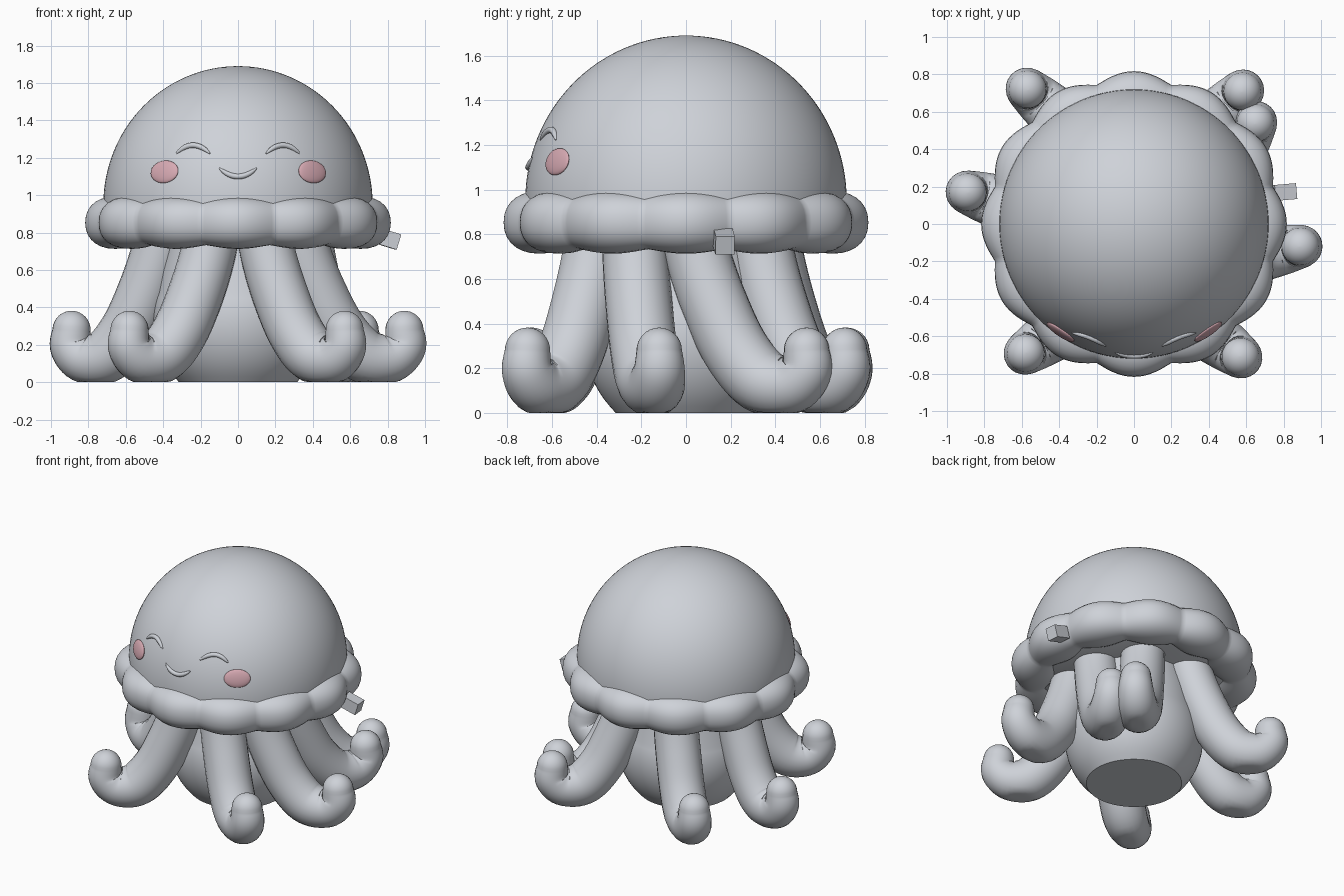
import bpy, bmesh
from math import sin, cos, pi, sqrt, copysign, radians
from mathutils import Vector

cube = bpy.data.objects.get("Cube")
if cube:
    bpy.data.objects.remove(cube, do_unlink=True)


def material(name, color):
    m = bpy.data.materials.new(name)
    m.use_nodes = True
    m.diffuse_color = (*color, 1)
    m.node_tree.nodes["Principled BSDF"].inputs["Base Color"].default_value = (*color, 1)
    return m


GREY = material("soft_grey", (0.62, 0.645, 0.69))
PINK = material("blush_pink", (0.68, 0.40, 0.45))


def finish(obj, name, mat, angle=40):
    obj.name = name
    obj.data.materials.append(mat)
    bpy.ops.object.select_all(action='DESELECT')
    obj.select_set(True)
    bpy.context.view_layer.objects.active = obj
    bpy.ops.object.shade_smooth_by_angle(angle=radians(angle))
    return obj


def skin(name, rings, mat, loop=False):
    """Join successive rings of points into a surface, capped unless looped."""
    bm = bmesh.new()
    rows = [[bm.verts.new(p) for p in ring] for ring in rings]
    n = len(rows[0])
    for a, b in zip(rows, rows[1:] + ([rows[0]] if loop else [])):
        for i in range(n):
            j = (i + 1) % n
            bm.faces.new((a[i], a[j], b[j], b[i]))
    if not loop:
        bm.faces.new(rows[0])
        bm.faces.new(rows[-1])
    bmesh.ops.recalc_face_normals(bm, faces=bm.faces[:])
    mesh = bpy.data.meshes.new(name)
    bm.to_mesh(mesh)
    bm.free()
    obj = bpy.data.objects.new(name, mesh)
    bpy.context.collection.objects.link(obj)
    return finish(obj, name, mat)


def lathe(name, profile, mat, n=96):
    return skin(name, [[(r * cos(2 * pi * i / n), r * sin(2 * pi * i / n), z)
                        for i in range(n)] for r, z in profile], mat)


def smooth_path(pts, steps=7):
    """Catmull-Rom interpolation of equal-length vectors."""
    pts = [2 * pts[0] - pts[1]] + pts + [2 * pts[-1] - pts[-2]]
    out = []
    for a, b, c, d in zip(pts, pts[1:], pts[2:], pts[3:]):
        for k in range(steps):
            t = k / steps
            out.append(0.5 * (2 * b + (c - a) * t + (2 * a - 5 * b + 4 * c - d) * t * t
                              + (3 * b - a - 3 * c + d) * t ** 3))
    return out + [pts[-2]]


def tube(name, path, radii, side, mat, n=20, floor=False):
    rings = []
    for i, p in enumerate(path):
        tan = (path[min(i + 1, len(path) - 1)] - path[max(i - 1, 0)]).normalized()
        u = (side - tan * side.dot(tan)).normalized()
        v = tan.cross(u)
        rings.append([p + radii[i] * (u * cos(2 * pi * k / n) + v * sin(2 * pi * k / n))
                      for k in range(n)])
    if floor:
        for ring in rings:
            for p in ring:
                p.z = max(p.z, 0)
    return skin(name, rings, mat)


# Domed head with a closed underside
R, CZ, H = 0.72, 0.95, 0.74
dome = [(0.6, 0.75), (0.7, 0.8), (0.718, 0.88)]
dome += [(max(R * cos(a), 0.004), CZ + H * sin(a)) for a in (pi / 2 * k / 32 for k in range(33))]
lathe("dome", dome, GREY)

# Scalloped skirt: a swollen ring with twelve soft lobes
skirt = []
for i in range(240):
    a = 2 * pi * i / 240
    lobe = abs(cos(6 * a)) ** 1.1
    ring = []
    for k in range(28):
        b = 2 * pi * k / 28
        c, s = cos(b), sin(b)
        r = 0.655 + (0.115 + 0.047 * lobe) * copysign(abs(c) ** 0.9, c)
        z = 0.853 + (0.12 + 0.02 * lobe) * copysign(abs(s) ** 0.9, s)
        ring.append((r * cos(a), r * sin(a), z))
    skirt.append(ring)
skin("skirt", skirt, GREY, loop=True)

# Rounded inner body with a flat base
body = [(0.315, 0)]
body += [(sqrt(0.455 ** 2 - (z - 0.33) ** 2), z) for z in (0.03 * k for k in range(1, 17))]
body += [(0.41, 0.6), (0.38, 0.72), (0.36, 0.85)]
lathe("body", body, GREY, 64)

# Tentacles: (share of the reach, height, thickness) along the limb
LIMB = [Vector(p) for p in ((-0.05, 0.88, 0.145), (0.04, 0.68, 0.148), (0.18, 0.48, 0.15),
                            (0.37, 0.28, 0.15), (0.6, 0.145, 0.147), (0.85, 0.125, 0.132),
                            (1.0, 0.19, 0.116), (1.0, 0.28, 0.102))]
TENTACLES = {
    "front_left": ((0.145, -0.4), (0.57, -0.71)),
    "front_right": ((-0.145, -0.4), (-0.58, -0.69)),
    "side_left": ((0.33, -0.23), (0.89, -0.12)),
    "side_right": ((-0.41, 0.02), (-0.89, 0.17)),
    "back_right": ((-0.17, 0.37), (-0.57, 0.72)),
    "back_left": ((0.2, 0.33), (0.58, 0.71)),
    "rear_side_left": ((0.36, 0.04), (0.65, 0.54)),
}
for name, (base, tip) in TENTACLES.items():
    base, reach = Vector((*base, 0)), Vector((*tip, 0)) - Vector((*base, 0))
    samples = smooth_path(LIMB)
    path = [base + reach * s.x + Vector((0, 0, s.y)) for s in samples]
    radii = [s.z for s in samples]
    # hemispherical tip
    end, direction, tip_r = path[-1], (path[-1] - path[-2]).normalized(), radii[-1]
    for k in range(1, 9):
        a = pi / 2 * k / 8
        path.append(end + direction * tip_r * sin(a))
        radii.append(max(tip_r * cos(a), 0.002))
    tube("tentacle_" + name, path, radii, reach.cross(Vector((0, 0, 1))), GREY, 24, True)


def on_dome(x, z):
    return Vector((x, -sqrt(R * R * (1 - ((z - CZ) / H) ** 2) - x * x), z))


# Closed eyes and smile: thin rounded arcs lying on the dome
def arc(name, x, z, half, rise):
    ts = [k / 12 for k in range(-12, 13)]
    path = [on_dome(x + half * t, z + rise * (1 - t * t)) for t in ts]
    radii = [0.003 + 0.012 * (1 - t ** 4) for t in ts]
    tube(name, path, radii, Vector((0, -1, 0)), GREY, 10)


arc("eye_left", 0.24, 1.222, 0.09, 0.045)
arc("eye_right", -0.24, 1.222, 0.09, 0.045)
arc("smile", 0, 1.145, 0.1, -0.045)

# Blush cheeks: flattened ovals facing out from the dome
for name, x in (("cheek_left", 0.397), ("cheek_right", -0.393)):
    p = on_dome(x, 1.125)
    bpy.ops.mesh.primitive_uv_sphere_add(segments=32, ring_count=16, location=p)
    cheek = bpy.context.object
    cheek.scale = (0.088, 0.062, 0.018)
    cheek.rotation_euler = (p - Vector((0, 0, CZ))).to_track_quat('Z', 'Y').to_euler()
    finish(cheek, name, PINK)

# Small tab on the edge of the skirt
bpy.ops.mesh.primitive_cube_add(size=1, location=(0.8, 0.17, 0.767))
tab = bpy.context.object
tab.scale = (0.12, 0.085, 0.085)
tab.rotation_euler = (0, radians(17), radians(5))
finish(tab, "side_tab", GREY, 20)
